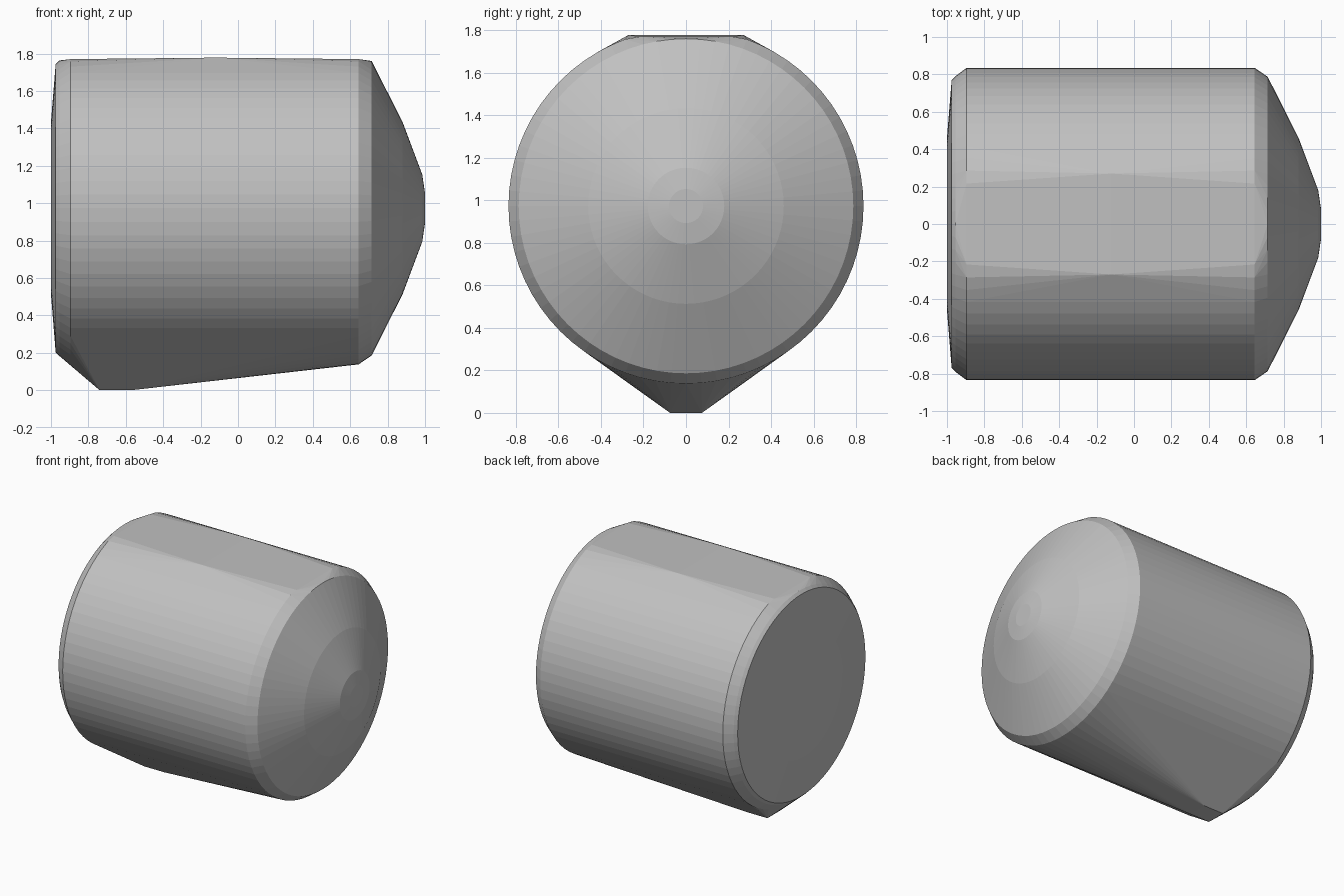
import bpy
import bmesh
from math import sin, cos, tau, radians

cube = bpy.data.objects.get("Cube")
if cube:
    bpy.data.objects.remove(cube, do_unlink=True)

SIDES = 72
AXIS_Z = 0.973
TOP_Z = 1.77

# Rings along the barrel: x position, radius
RINGS = [(-1.0, 0.46), (-0.975, 0.77), (-0.955, 0.79), (-0.895, 0.835),
         (0.645, 0.835), (0.715, 0.787), (0.88, 0.46), (0.985, 0.18), (1.0, 0.08)]

grey = bpy.data.materials.new("plain grey")
grey.use_nodes = True
color = (0.53, 0.53, 0.53, 1)
grey.diffuse_color = color
grey.node_tree.nodes["Principled BSDF"].inputs["Base Color"].default_value = color

bm = bmesh.new()

# Round barrel with a flattened top
for x, r in RINGS:
    for i in range(SIDES):
        a = tau * i / SIDES
        bm.verts.new((x, r * sin(a), min(AXIS_Z + r * cos(a), TOP_Z)))

for side in (-1, 1):
    # Slight crown across the flat top
    bm.verts.new((-0.12, side * 0.27, 1.778))
    # Small foot of the keel underneath
    for x in (-0.74, -0.57):
        bm.verts.new((x, side * 0.075, 0))

# Wrap everything in one convex shell
hull = bmesh.ops.convex_hull(bm, input=bm.verts[:])
spare = {g for g in hull["geom_interior"] + hull["geom_unused"]
         if isinstance(g, bmesh.types.BMVert)}
bmesh.ops.delete(bm, geom=list(spare), context="VERTS")
bmesh.ops.dissolve_limit(bm, angle_limit=radians(0.3), verts=bm.verts[:], edges=bm.edges[:])
bmesh.ops.recalc_face_normals(bm, faces=bm.faces[:])

mesh = bpy.data.meshes.new("shell")
bm.to_mesh(mesh)
bm.free()
mesh.materials.append(grey)
shell = bpy.data.objects.new("shell", mesh)
bpy.context.collection.objects.link(shell)
